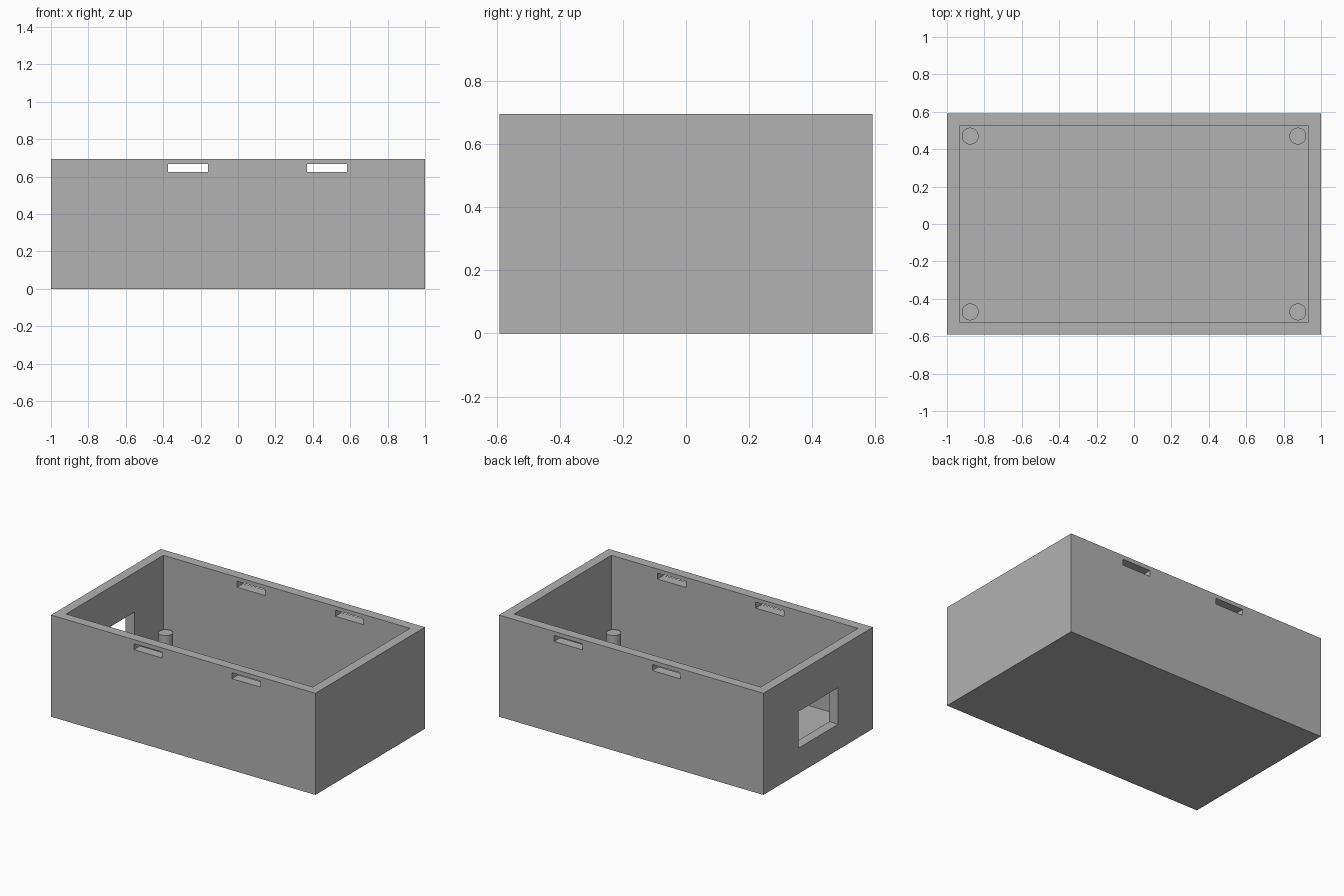
import bpy
from math import radians

if "Cube" in bpy.data.objects:
    bpy.data.objects.remove(bpy.data.objects["Cube"], do_unlink=True)

HALF_X, HALF_Y, HEIGHT, WALL = 1.0, 0.592, 0.695, 0.067

grey = bpy.data.materials.new("plain_grey")
grey.use_nodes = True
colour = (0.445, 0.445, 0.445, 1)
grey.diffuse_color = colour
grey.node_tree.nodes["Principled BSDF"].inputs["Base Color"].default_value = colour


def box(name, low, high):
    """Axis-aligned box between two corners."""
    bpy.ops.mesh.primitive_cube_add(size=1)
    ob = bpy.context.object
    ob.name = name
    ob.location = [(a + b) / 2 for a, b in zip(low, high)]
    ob.scale = [b - a for a, b in zip(low, high)]
    bpy.ops.object.transform_apply(location=True, rotation=False, scale=True)
    return ob


def cut(target, cutter):
    """Subtract the cutter, then discard it."""
    cutter.hide_render = True
    mod = target.modifiers.new("cut", 'BOOLEAN')
    mod.operation, mod.solver, mod.object = 'DIFFERENCE', 'EXACT', cutter
    bpy.context.view_layer.objects.active = target
    bpy.ops.object.modifier_apply(modifier=mod.name)
    bpy.data.objects.remove(cutter, do_unlink=True)


# Open-topped enclosure
case = box("enclosure", (-HALF_X, -HALF_Y, 0), (HALF_X, HALF_Y, HEIGHT))
cut(case, box("cavity", (WALL - HALF_X, WALL - HALF_Y, WALL),
              (HALF_X - WALL, HALF_Y - WALL, HEIGHT + 0.2)))

# Clip slots through the front and back walls
for x in (-0.374, 0.369):
    cut(case, box("slot", (x, -HALF_Y - 0.1, 0.626), (x + 0.214, HALF_Y + 0.1, 0.667)))

# Socket opening in the -x end wall
cut(case, box("opening", (-HALF_X - 0.1, -0.215, 0.175), (0.1 - HALF_X, 0.215, 0.425)))
case.data.materials.clear()
case.data.materials.append(grey)

# Mounting posts in the four corners, set slightly into the floor
base, top = WALL - 0.02, 0.203
for side, x in (("right", -0.876), ("left", 0.876)):
    for end, y in (("front", -0.47), ("back", 0.47)):
        bpy.ops.mesh.primitive_cylinder_add(vertices=40, radius=0.045, depth=top - base,
                                            location=(x, y, (top + base) / 2))
        post = bpy.context.object
        post.name = f"{end}_{side}_post"
        post.data.materials.append(grey)
        bpy.ops.object.shade_smooth_by_angle(angle=radians(30))
